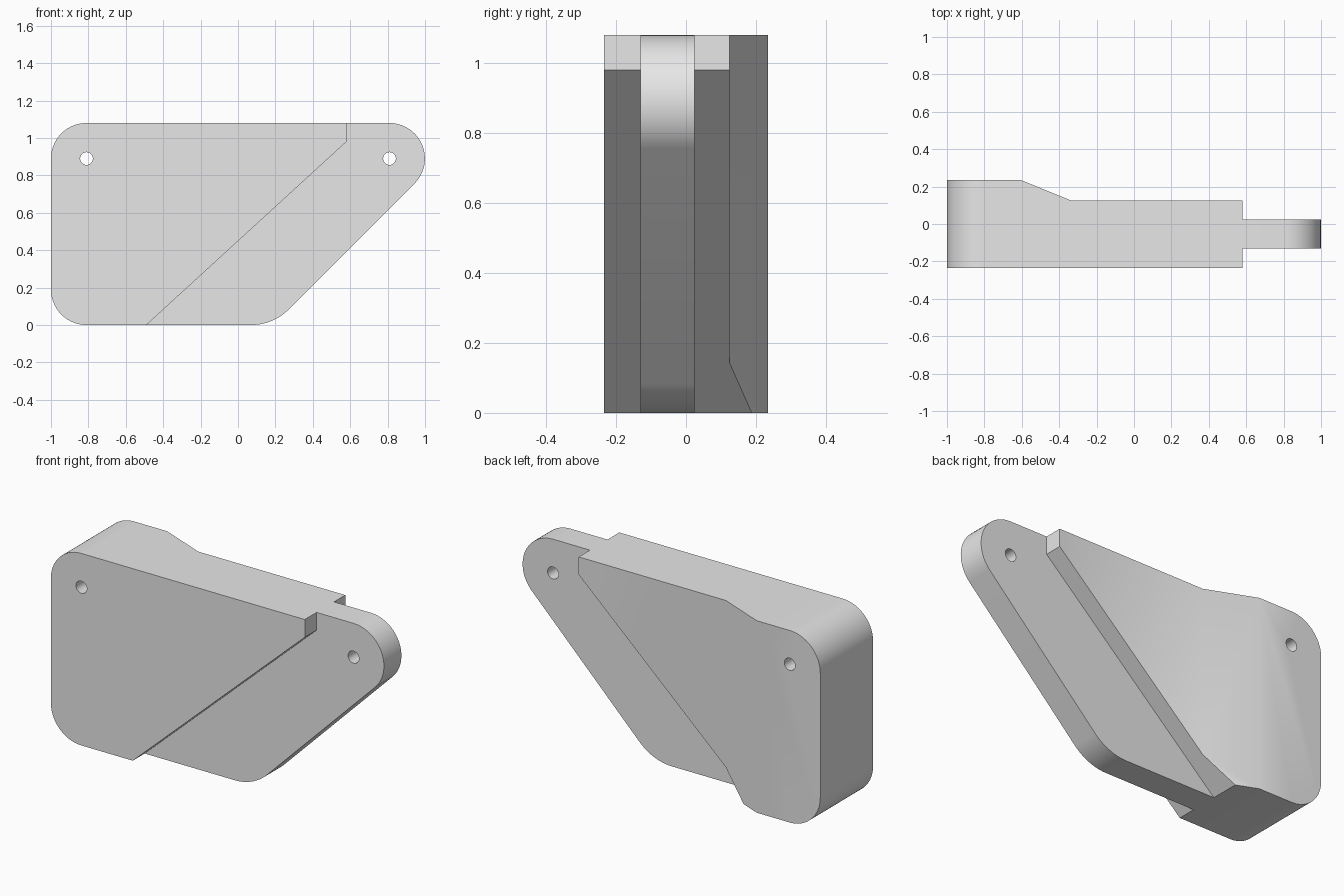
import bpy, bmesh, math
from mathutils import Vector

old = bpy.data.objects.get("Cube")
if old:
    bpy.data.objects.remove(old, do_unlink=True)

TOP = 1.08
FRONT, BACK, WAIST = -0.235, 0.235, 0.125
RAMP_START, RAMP_END = -0.605, -0.335
ROUND = 0.19

grey = bpy.data.materials.new("light_grey")
grey.use_nodes = True
grey.diffuse_color = (0.8, 0.8, 0.8, 1)
grey.node_tree.nodes["Principled BSDF"].inputs["Base Color"].default_value = grey.diffuse_color


def rounded_outline(corners, steps=20):
    """Polygon points from (x, z, radius) corners, each filleted by its radius."""
    points = []
    for i, (x, z, r) in enumerate(corners):
        p = Vector((x, z))
        if r == 0:
            points.append(p)
            continue
        a = (Vector(corners[i - 1][:2]) - p).normalized()
        b = (Vector(corners[(i + 1) % len(corners)][:2]) - p).normalized()
        half = a.angle(b) / 2
        centre = p + (a + b).normalized() * r / math.sin(half)
        start = p + a * r / math.tan(half) - centre
        end = p + b * r / math.tan(half) - centre
        sweep = math.pi - 2 * half
        for k in range(steps + 1):
            t = k / steps
            arm = start * math.sin((1 - t) * sweep) + end * math.sin(t * sweep)
            points.append(centre + arm / math.sin(sweep))
    return points


def slab(name, outline, y0, y1, cuts=(), back=None):
    """Extrude an x-z outline along y, optionally shaping the back by x."""
    bm = bmesh.new()
    face = bm.faces.new([bm.verts.new((p.x, y0, p.y)) for p in outline])
    moved = bmesh.ops.extrude_face_region(bm, geom=[face])["geom"]
    for v in moved:
        if isinstance(v, bmesh.types.BMVert):
            v.co.y = y1
    for x in cuts:
        bmesh.ops.bisect_plane(bm, geom=bm.verts[:] + bm.edges[:] + bm.faces[:],
                               plane_co=(x, 0, 0), plane_no=(1, 0, 0))
    if back:
        for v in bm.verts:
            if v.co.y > 0:
                v.co.y = back(v.co.x)
    bmesh.ops.recalc_face_normals(bm, faces=bm.faces[:])
    mesh = bpy.data.meshes.new(name)
    bm.to_mesh(mesh)
    bm.free()
    mesh.materials.append(grey)
    obj = bpy.data.objects.new(name, mesh)
    bpy.context.collection.objects.link(obj)
    return obj


def combine(target, tool, operation):
    mod = target.modifiers.new(operation.lower(), "BOOLEAN")
    mod.operation, mod.solver, mod.object = operation, "EXACT", tool
    bpy.context.view_layer.objects.active = target
    bpy.ops.object.modifier_apply(modifier=mod.name)
    bpy.data.objects.remove(tool, do_unlink=True)


def back_depth(x):
    t = min(max((x - RAMP_START) / (RAMP_END - RAMP_START), 0), 1)
    return BACK + (WAIST - BACK) * t


# Thick block with a slanted edge and a stepped-in back
block = slab("bracket_body", rounded_outline([
    (-1, 0, ROUND), (-0.49, 0, 0), (0.58, 0.98, 0), (0.58, TOP, 0), (-1, TOP, ROUND)]),
    FRONT, BACK, (RAMP_START, RAMP_END), back_depth)

# Thin tongue with large rounded corners, rooted inside the block
tongue = slab("tongue", rounded_outline([
    (-0.6, 0, 0), (0.188, 0, 0.285), (0.188 + TOP, TOP, ROUND), (0.4, TOP, 0)]),
    -0.13, 0.025)
combine(block, tongue, "UNION")

# Pin holes through both ends
for x in (-0.81, 0.81):
    ring = [Vector((x + 0.034 * math.cos(a), 0.89 + 0.034 * math.sin(a)))
            for a in (math.tau * k / 32 for k in range(32))]
    combine(block, slab("pin_hole", ring, -0.5, 0.5), "DIFFERENCE")

# Smooth rounded corners, crisp edges
bpy.ops.object.select_all(action="DESELECT")
block.select_set(True)
bpy.context.view_layer.objects.active = block
bpy.ops.object.shade_smooth_by_angle(angle=math.radians(30))
